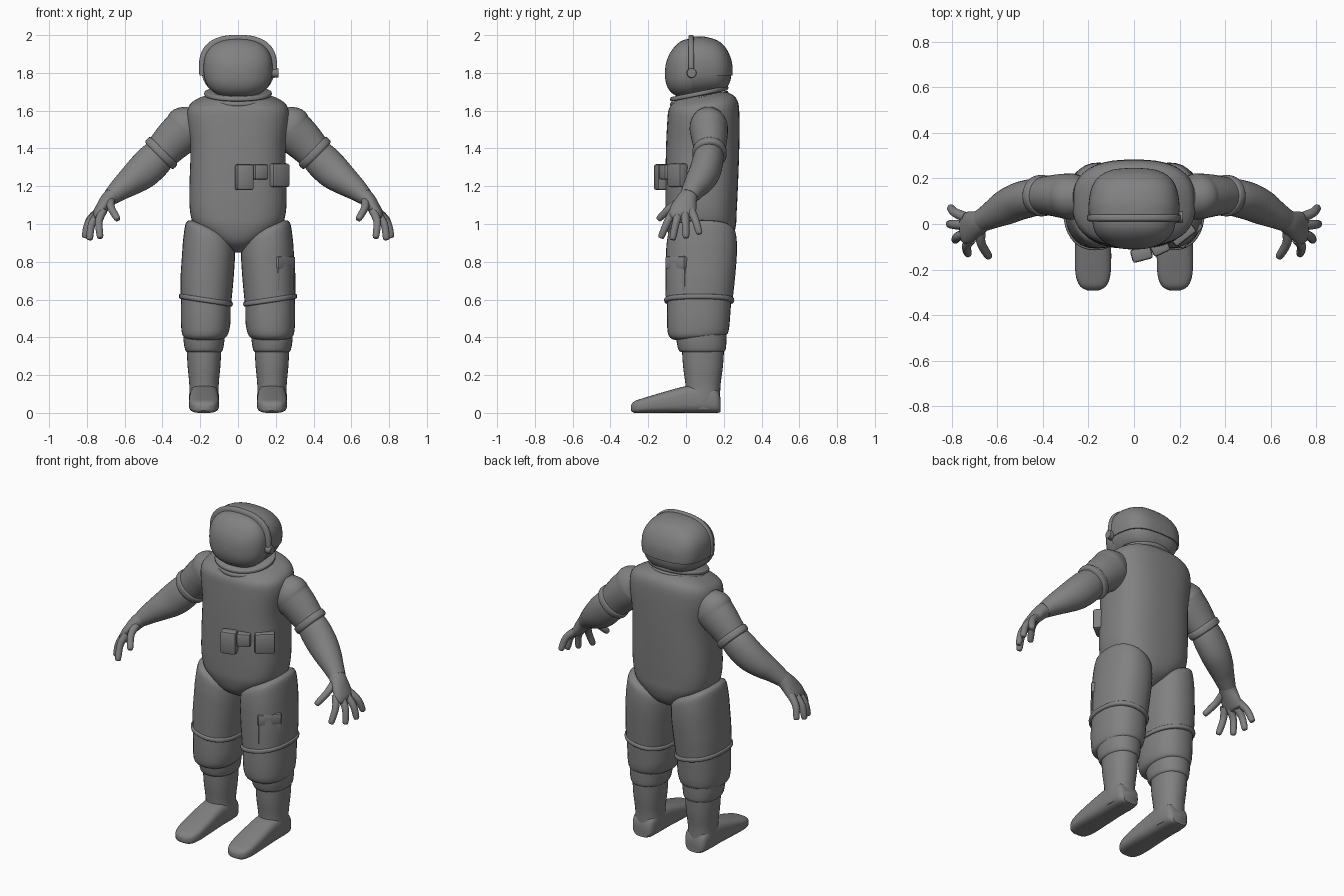
import bpy, bmesh, math
from mathutils import Vector, Matrix

cube = bpy.data.objects.get("Cube")
if cube:
    bpy.data.objects.remove(cube, do_unlink=True)

grey = bpy.data.materials.new("suit grey")
grey.use_nodes = True
COLOUR = (0.22, 0.22, 0.22, 1)
grey.diffuse_color = COLOUR
grey.node_tree.nodes["Principled BSDF"].inputs["Base Color"].default_value = COLOUR


def finish(name, bm, mirror=False, angle=40):
    bmesh.ops.recalc_face_normals(bm, faces=bm.faces)
    mesh = bpy.data.meshes.new(name)
    bm.to_mesh(mesh)
    bm.free()
    mesh.materials.append(grey)
    ob = bpy.data.objects.new(name, mesh)
    bpy.context.collection.objects.link(ob)
    bpy.ops.object.select_all(action='DESELECT')
    ob.select_set(True)
    bpy.context.view_layer.objects.active = ob
    bpy.ops.object.shade_smooth_by_angle(angle=math.radians(angle))
    if mirror:
        ob.modifiers.new("Mirror", 'MIRROR').use_mirror_merge = False
    return ob


def smooth_rows(rows, steps=4):
    """Spline through rows of section values."""
    n = max(map(len, rows))
    rows = [Vector(tuple(r) + (0,) * (n - len(r))) for r in rows]
    out = []
    for i in range(len(rows) - 1):
        a, b, c, d = rows[max(i - 1, 0)], rows[i], rows[i + 1], rows[min(i + 2, len(rows) - 1)]
        for k in range(steps):
            t = k / steps
            out.append(0.5 * (2 * b + (c - a) * t + (2 * a - 5 * b + 4 * c - d) * t * t
                              + (3 * b - a - 3 * c + d) * t ** 3))
    return out + [rows[-1]]


def loft(name, rings, power=2, segs=32, mirror=False, cut=None):
    """Skin a list of (centre, u, v) superellipse rings."""
    bm = bmesh.new()
    loops = []
    for c, u, v in rings:
        loop = []
        for i in range(segs):
            a = 2 * math.pi * i / segs
            p, q = (math.copysign(abs(w) ** (2 / power), w) for w in (math.cos(a), math.sin(a)))
            loop.append(bm.verts.new(c + u * p + v * q))
        loops.append(loop)
    for A, B in zip(loops, loops[1:]):
        for i in range(segs):
            j = (i + 1) % segs
            bm.faces.new((A[i], A[j], B[j], B[i]))
    bm.faces.new(loops[0])
    bm.faces.new(loops[-1])
    if cut is not None:  # keep only what is above this height
        bmesh.ops.bisect_plane(bm, geom=bm.verts[:] + bm.edges[:] + bm.faces[:],
                               plane_co=(0, 0, cut), plane_no=(0, 0, 1), clear_inner=True)
        bmesh.ops.holes_fill(bm, edges=[e for e in bm.edges if e.is_boundary])
    return finish(name, bm, mirror)


def upright(name, rows, **kw):
    """Rows: z, cx, cy, rx, ry, slope in x, slope in y."""
    rows = [tuple(r) + (0,) * (7 - len(r)) for r in rows]
    loft(name, [(Vector((cx, cy, z)), Vector((rx, 0, rx * sx)), Vector((0, ry, ry * sy)))
                for z, cx, cy, rx, ry, sx, sy in smooth_rows(rows)], **kw)


def lengthwise(name, rows, **kw):
    """Rows: y, cx, half width, bottom, top."""
    loft(name, [(Vector((cx, y, (lo + hi) / 2)), Vector((w, 0, 0)), Vector((0, 0, (hi - lo) / 2)))
                for y, cx, w, lo, hi in smooth_rows(rows)], **kw)


def limb(name, rows, **kw):
    """Rows: x, y, z, thickness radius, width radius (towards y)."""
    rows = smooth_rows(rows)
    rings = []
    for i, r in enumerate(rows):
        t = (rows[min(i + 1, len(rows) - 1)].xyz - rows[max(i - 1, 0)].xyz).normalized()
        y = Vector((0, 1, 0))
        v = (y - t * y.dot(t)).normalized()
        rings.append((Vector(r[:3]), t.cross(v) * r[3], v * r[4]))
    loft(name, rings, mirror=True, **kw)


def block(name, centre, size, turn, bevel=0.012):
    bm = bmesh.new()
    bmesh.ops.create_cube(bm, size=1)
    bmesh.ops.scale(bm, vec=size, verts=bm.verts)
    bmesh.ops.bevel(bm, geom=bm.edges[:], offset=bevel, segments=2, affect='EDGES', profile=0.5)
    bmesh.ops.transform(bm, verts=bm.verts, matrix=Matrix.Translation(centre)
                        @ Matrix.Rotation(math.radians(turn), 4, 'Z'))
    finish(name, bm)


# Torso, narrowing to the crotch
upright("torso", [
    (.85, 0, .08, .02, .07), (.90, 0, .08, .11, .15), (.98, 0, .08, .22, .182),
    (1.06, 0, .08, .253, .188), (1.2, 0, .083, .257, .192), (1.4, 0, .088, .252, .194),
    (1.55, 0, .092, .27, .191, 0, .03), (1.62, 0, .092, .262, .185, 0, .1),
    (1.655, 0, .088, .22, .165, 0, .15), (1.68, 0, .08, .15, .13, 0, .15)], power=2.6, segs=48)

# Neck collar: two stacked tilted rings
for i, (z, r) in enumerate(((1.652, .172), (1.678, .178))):
    upright(f"neck_ring_{i + 1}", [(z, 0, .07, r - .008, .145, 0, .2), (z + .005, 0, .07, r, .153, 0, .2),
                                   (z + .019, 0, .07, r, .153, 0, .2), (z + .024, 0, .07, r - .008, .145, 0, .2)])

# Helmet: inner bowl, outer shell, visor, rim and side knob
bowl = [(.03, 0, .193, 1.675, 1.985), (.09, 0, .193, 1.68, 1.985), (.16, 0, .178, 1.69, 1.965),
        (.205, 0, .145, 1.71, 1.925), (.232, 0, .09, 1.75, 1.87), (.24, 0, .02, 1.79, 1.83)]
lengthwise("helmet_bowl", bowl, power=2.5, segs=48)
lengthwise("helmet_shell", [(y + .006, x, w + .006, lo, hi + .007) for y, x, w, lo, hi in bowl],
           power=2.5, segs=48, cut=1.785)
lengthwise("visor", [(.05, 0, .183, 1.67, 1.98), (-.01, 0, .18, 1.668, 1.975), (-.055, 0, .158, 1.68, 1.945),
                     (-.09, 0, .112, 1.71, 1.895), (-.107, 0, .06, 1.75, 1.845), (-.112, 0, .01, 1.79, 1.80)],
           power=2.5, segs=48)
lengthwise("helmet_rim", [(.012, 0, .198, 1.67, 1.99), (.018, 0, .206, 1.66, 2.0), (.036, 0, .206, 1.66, 2.0),
                          (.042, 0, .198, 1.67, 1.99)], power=2.5, segs=48, cut=1.785)
bm = bmesh.new()
bmesh.ops.create_cone(bm, cap_ends=True, segments=20, radius1=.028, radius2=.024, depth=.05,
                      matrix=Matrix.Translation((.19, .03, 1.8)) @ Matrix.Rotation(math.pi / 2, 4, 'Y'))
finish("helmet_knob", bm)

# Arms
limb("upper_arms", [(.22, .12, 1.545, .09, .085), (.265, .12, 1.515, .117, .10), (.29, .122, 1.49, .115, .10),
                    (.34, .125, 1.445, .107, .093), (.41, .125, 1.372, .093, .08)])
limb("elbow_bands", [(.39, .125, 1.392, .09, .08), (.396, .125, 1.386, .104, .09),
                     (.416, .124, 1.366, .104, .09), (.422, .124, 1.36, .09, .08)])
limb("forearms", [(.405, .123, 1.375, .086, .076), (.45, .115, 1.33, .095, .082), (.51, .098, 1.272, .092, .082),
                  (.57, .07, 1.225, .077, .076), (.62, .042, 1.187, .062, .062), (.67, .015, 1.145, .046, .05)])
limb("hands", [(.64, .03, 1.172, .045, .045), (.685, .005, 1.13, .042, .054), (.72, -.012, 1.085, .034, .068),
               (.745, -.02, 1.05, .026, .068), (.755, -.02, 1.035, .012, .05)])

# Fingers: base and tip of each
fingers = {
    "thumbs": ((.675, -.03, 1.12), (.64, -.14, 1.03)),
    "index_fingers": ((.715, -.065, 1.07), (.73, -.13, .935)),
    "middle_fingers": ((.735, -.04, 1.055), (.785, -.07, .925)),
    "ring_fingers": ((.745, -.005, 1.055), (.81, 0, .935)),
    "little_fingers": ((.74, .03, 1.065), (.805, .07, .955)),
}
for name, (a, b) in fingers.items():
    a, b = Vector(a), Vector(b)
    mid = (a + b) / 2 + Vector((.014, 0, .01))
    end = b + (b - mid) * .13
    limb(name, [(*a, .023, .023), (*mid, .02, .02), (*b, .017, .017), (*end, .005, .005)], segs=16)

# Legs
upright("thighs", [
    (.975, .145, .085, .10, .155, .45), (.95, .148, .085, .127, .178, .45), (.88, .153, .083, .137, .187, .3),
    (.8, .158, .08, .139, .187, .2), (.70, .165, .075, .139, .183, .15), (.60, .17, .07, .134, .177, .15)],
    power=2.3, mirror=True)
upright("knee_bands", [
    (.583, .17, .07, .13, .172, .15), (.588, .17, .07, .141, .184, .15),
    (.606, .17, .07, .141, .184, .15), (.611, .17, .07, .13, .172, .15)], power=2.3, mirror=True)
upright("knees", [
    (.60, .17, .07, .131, .17, .15), (.5, .171, .066, .132, .167, .06), (.435, .173, .066, .126, .162, 0, .08),
    (.405, .175, .07, .114, .148, 0, .08), (.395, .175, .07, .09, .12, 0, .08)], power=2.3, mirror=True)
upright("shin_cuffs", [
    (.44, .178, .08, .112, .136), (.38, .18, .082, .108, .132), (.335, .18, .085, .1, .125),
    (.322, .18, .085, .09, .112)], power=2.2, mirror=True)
upright("boot_shafts", [
    (.35, .18, .09, .092, .112), (.25, .18, .09, .087, .106), (.15, .18, .09, .078, .093),
    (.07, .18, .09, .078, .09), (.02, .18, .09, .07, .085)], power=2.2, mirror=True)
lengthwise("boot_feet", [
    (.183, .18, .05, .004, .08), (.16, .18, .07, 0, .13), (.09, .18, .077, 0, .15), (0, .18, .077, 0, .142),
    (-.12, .18, .08, 0, .11), (-.22, .18, .077, 0, .08), (-.272, .18, .058, 0, .062), (-.292, .18, .025, .012, .04)],
    power=3.2, mirror=True)

# Belt pouches
block("belt_pouch_large", (.033, -.132, 1.248), (.092, .06, .137), 15)
block("belt_pouch_small", (.115, -.105, 1.275), (.08, .055, .08), 25)
block("belt_pouch_side", (.215, -.045, 1.258), (.115, .055, .125), 38)

# Thigh pocket with flap
block("thigh_pocket", (.238, -.04, .735), (.13, .05, .19), 48, .01)
block("thigh_pocket_flap", (.24, -.042, .795), (.136, .056, .065), 48, .008)
